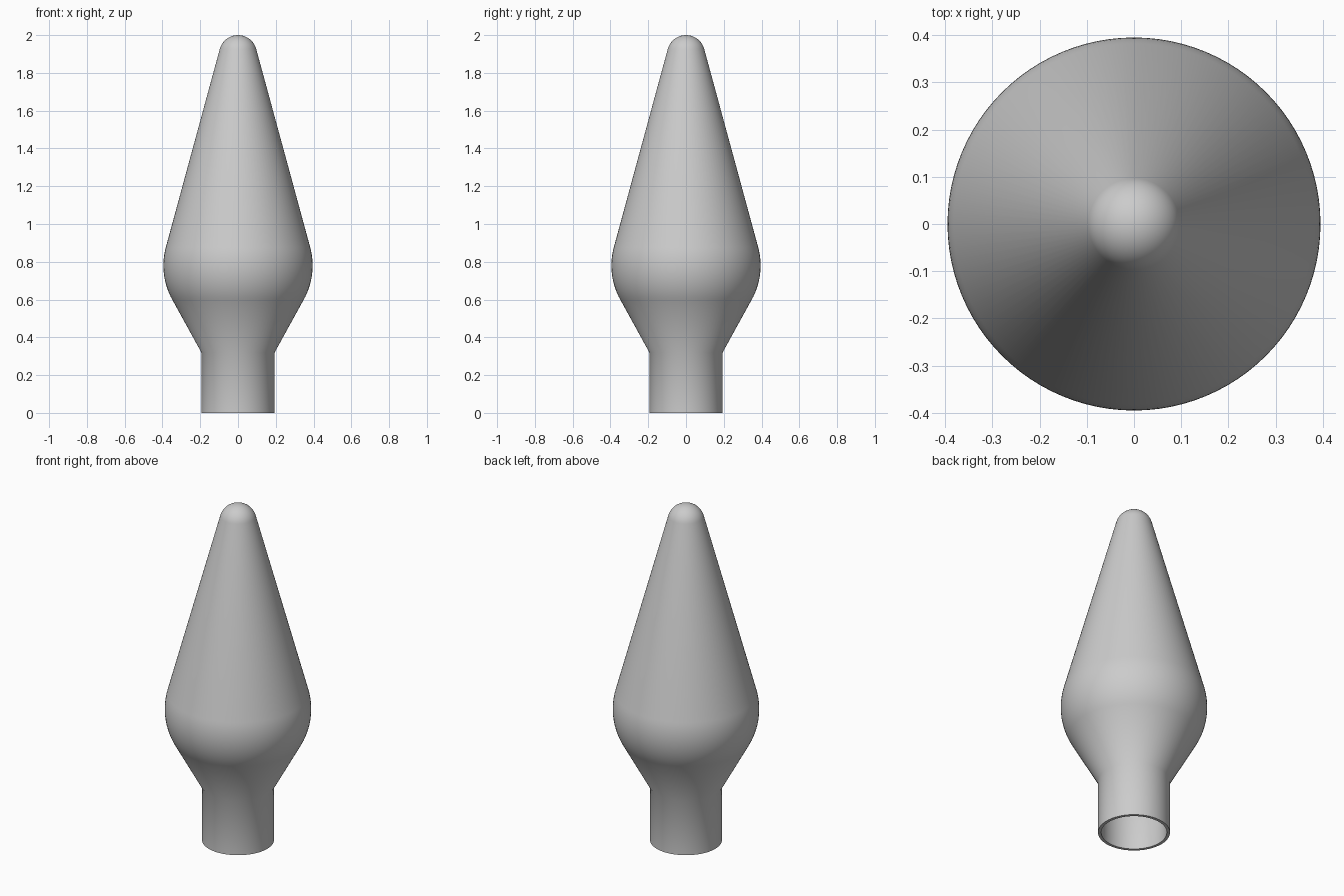
import bpy
import math

if "Cube" in bpy.data.objects:
    bpy.data.objects.remove(bpy.data.objects["Cube"])

SEGMENTS = 96
WALL = 0.017


def arc(cx, cz, radius, start, end, steps):
    """Points (r, z) on an arc; angles in degrees above horizontal."""
    pts = []
    for i in range(steps + 1):
        a = math.radians(start + (end - start) * i / steps)
        pts.append((max(cx + radius * math.cos(a), 0.0), cz + radius * math.sin(a)))
    return pts


def skin(inset):
    """Profile from open foot to tip, moved inward by inset."""
    neck = [(0.194 - inset, 0.0), (0.194 - inset, 0.32 + inset * 0.26)]
    belly = arc(0.025, 0.78, 0.37 - inset, -29, 15.2, 16)
    tip = arc(0.0, 1.9, 0.1 - inset, 15.2, 90, 12)
    return neck + belly + tip


def lathe(name, profile, closed):
    """Spin a profile around z."""
    verts, faces, rings = [], [], []
    for r, z in profile:
        if r < 1e-5:
            rings.append([len(verts)] * SEGMENTS)
            verts.append((0, 0, z))
        else:
            rings.append([len(verts) + i for i in range(SEGMENTS)])
            verts += [(r * math.cos(2 * math.pi * i / SEGMENTS),
                       r * math.sin(2 * math.pi * i / SEGMENTS), z) for i in range(SEGMENTS)]
    pairs = list(zip(rings, rings[1:]))
    if closed:
        pairs.append((rings[-1], rings[0]))
    for a, b in pairs:
        for i in range(SEGMENTS):
            j = (i + 1) % SEGMENTS
            face = list(dict.fromkeys((a[i], a[j], b[j], b[i])))
            if len(face) > 2:
                faces.append(face)
    mesh = bpy.data.meshes.new(name)
    mesh.from_pydata(verts, [], faces)
    obj = bpy.data.objects.new(name, mesh)
    bpy.context.collection.objects.link(obj)
    return obj


grey = bpy.data.materials.new("plain grey")
grey.diffuse_color = (0.6, 0.6, 0.6, 1)
grey.use_nodes = True
grey.node_tree.nodes["Principled BSDF"].inputs["Base Color"].default_value = grey.diffuse_color

# Hollow shell: outer skin up to the tip, inner skin back down, closed by the foot rim
shell = lathe("tapered_shell", skin(0) + skin(WALL)[::-1], True)
shell.data.materials.append(grey)
bpy.context.view_layer.objects.active = shell
shell.select_set(True)
bpy.ops.object.shade_smooth_by_angle(angle=math.radians(35))
